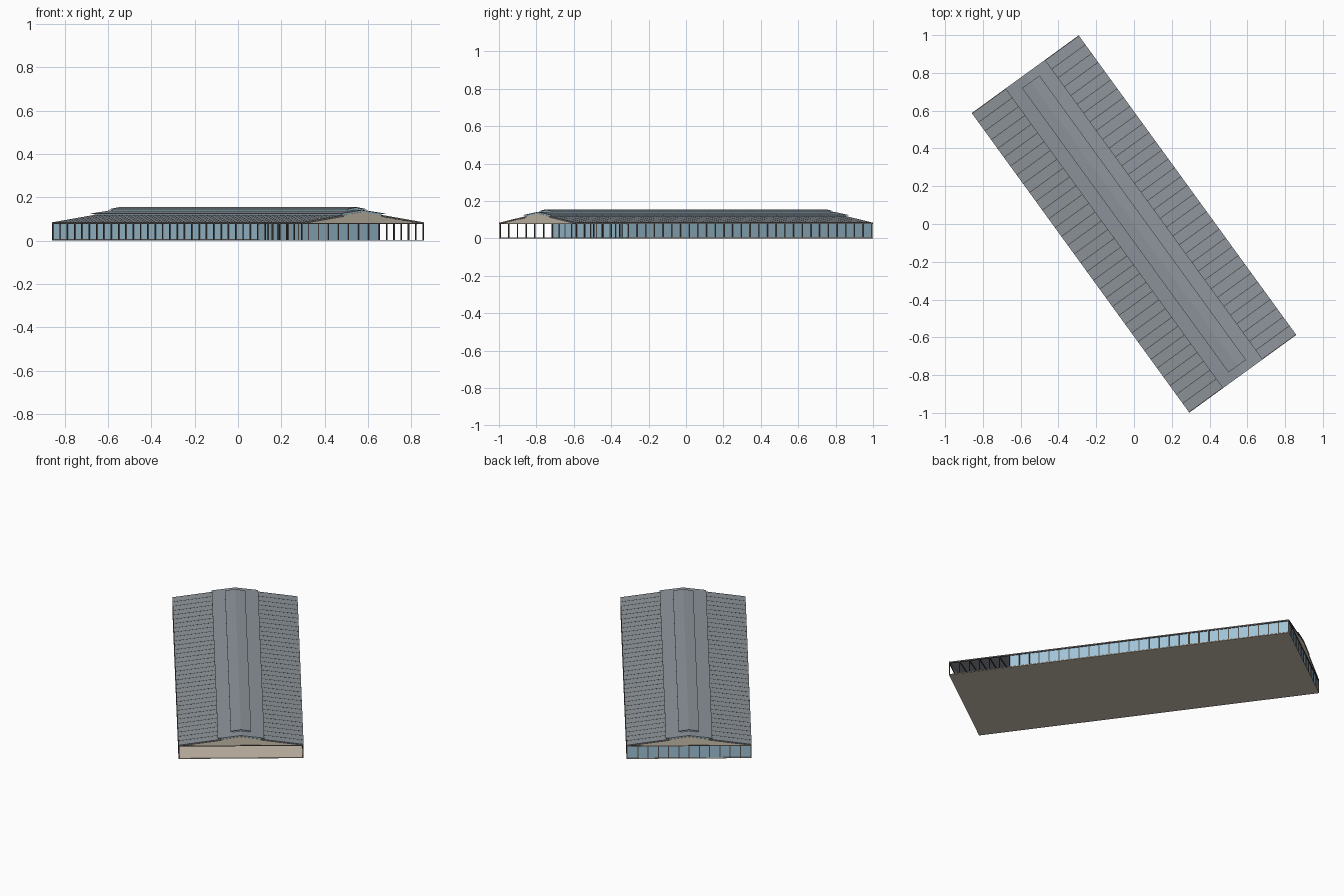
import bpy, bmesh, math
from mathutils import Matrix

if "Cube" in bpy.data.objects:
    bpy.data.objects.remove(bpy.data.objects["Cube"])

ROT = Matrix.Rotation(math.radians(36), 4, 'Z')
A, B = 0.35, 0.98          # half width, half length
WALL = -0.63               # end wall behind the open porch
BAYS = 34


def mat(name, c):
    m = bpy.data.materials.new(name)
    m.diffuse_color = (*c, 1)
    m.use_nodes = True
    m.node_tree.nodes["Principled BSDF"].inputs["Base Color"].default_value = m.diffuse_color
    return m


ROOF = mat("roof_grey", (0.27, 0.30, 0.33))
GLASS = mat("glass_blue", (0.35, 0.55, 0.68))
FRAME = mat("dark_frame", (0.09, 0.08, 0.075))
BEIGE = mat("beige", (0.60, 0.53, 0.43))


def prism(bm, profile, v0, v1):
    """Extrude a (u, z) profile along the building from v0 to v1."""
    a = [bm.verts.new((u, v0, z)) for u, z in profile]
    b = [bm.verts.new((u, v1, z)) for u, z in profile]
    n = len(profile)
    bm.faces.new(a)
    bm.faces.new(b[::-1])
    for i in range(n):
        j = (i + 1) % n
        bm.faces.new((a[i], b[i], b[j], a[j]))


def box(bm, u0, u1, v0, v1, z0, z1):
    prism(bm, [(u0, z0), (u1, z0), (u1, z1), (u0, z1)], v0, v1)


def finish(name, bm, material):
    bmesh.ops.recalc_face_normals(bm, faces=bm.faces)
    bmesh.ops.transform(bm, matrix=ROT, verts=bm.verts)
    me = bpy.data.meshes.new(name)
    bm.to_mesh(me)
    bm.free()
    me.materials.append(material)
    ob = bpy.data.objects.new(name, me)
    bpy.context.collection.objects.link(ob)


def band(s, u0, z0, u1, z1, t):
    """Sloping slab profile, top line from (u0,z0) to (u1,z1)."""
    return [(s * u0, z0), (s * u1, z1), (s * u1, z1 - t), (s * u0, z0 - t)]


# floor slab
bm = bmesh.new()
box(bm, -A, A, -B, B, 0, 0.004)
finish("floor", bm, BEIGE)

# lower side roofs
bm = bmesh.new()
for s in (1, -1):
    prism(bm, band(s, A, 0.084, 0.108, 0.1185, 0.003), -B, B)
finish("lower_roof", bm, ROOF)

# upper roof
bm = bmesh.new()
prism(bm, [(-0.13, 0.125), (0, 0.142), (0.13, 0.125),
           (0.13, 0.122), (0, 0.139), (-0.13, 0.122)], -B, B)
finish("upper_roof", bm, ROOF)

# raised ridge cap
bm = bmesh.new()
prism(bm, [(-0.057, 0.146), (0, 0.155), (0.057, 0.146),
           (0.057, 0.143), (0, 0.152), (-0.057, 0.143)], -0.93, 0.93)
finish("ridge_cap", bm, ROOF)

# clerestory glazing under the cap and upper roof
bm = bmesh.new()
for s in (1, -1):
    box(bm, s * 0.045 - 0.001, s * 0.045 + 0.001, -0.92, 0.92, 0.134, 0.147)
    box(bm, s * 0.11 - 0.001, s * 0.11 + 0.001, -0.975, 0.975, 0.114, 0.126)
    prism(bm, [(-0.045, 0.134), (0.045, 0.134), (0.045, 0.146), (0, 0.153), (-0.045, 0.146)],
          s * 0.92 - 0.001, s * 0.92 + 0.001)
    prism(bm, [(-0.11, 0.1155), (0.11, 0.1155), (0.11, 0.1255), (0, 0.1395), (-0.11, 0.1255)],
          s * 0.974 - 0.001, s * 0.974 + 0.001)
finish("clerestory_glass", bm, GLASS)

# gable infills at both ends and above the porch wall
bm = bmesh.new()
for v in (-B + 0.004, B - 0.004, WALL):
    prism(bm, [(-0.347, 0.078), (0.347, 0.078), (0.347, 0.082),
               (0.11, 0.1165), (0, 0.133), (-0.11, 0.1165), (-0.347, 0.082)],
          v - 0.002, v + 0.002)
finish("gable_walls", bm, BEIGE)

# glass walls
bm = bmesh.new()
for s in (1, -1):
    box(bm, s * 0.344 - 0.001, s * 0.344 + 0.001, WALL, 0.975, 0.004, 0.08)
for v in (WALL, 0.974):
    box(bm, -0.344, 0.344, v - 0.001, v + 0.001, 0.004, 0.08)
finish("glass_walls", bm, GLASS)

# posts and rafters on every bay
posts, rafters = bmesh.new(), bmesh.new()
for i in range(BAYS + 1):
    v = -B + 0.003 + (2 * B - 0.006) * i / BAYS
    for s in (1, -1):
        c = s * 0.3465
        box(posts, c - 0.003, c + 0.003, v - 0.0025, v + 0.0025, 0.003, 0.082)
        prism(rafters, band(s, A, 0.0845, 0.108, 0.119, 0.009), v - 0.002, v + 0.002)
for i in range(1, 12):
    u = -0.344 + 0.688 * i / 12
    for v in (WALL, 0.976):
        box(posts, u - 0.0025, u + 0.0025, v - 0.003, v + 0.003, 0.003, 0.08)
finish("posts", posts, FRAME)
finish("rafters", rafters, FRAME)

# eave beams and wall sills
bm = bmesh.new()
for s in (1, -1):
    box(bm, s * 0.3465 - 0.003, s * 0.3465 + 0.003, -B, B, 0.076, 0.082)
    box(bm, s * 0.3455 - 0.002, s * 0.3455 + 0.002, WALL, B, 0.003, 0.007)
for v in (-B + 0.003, WALL, B - 0.003):
    box(bm, -A, A, v - 0.003, v + 0.003, 0.076, 0.081)
finish("eave_beams", bm, FRAME)
